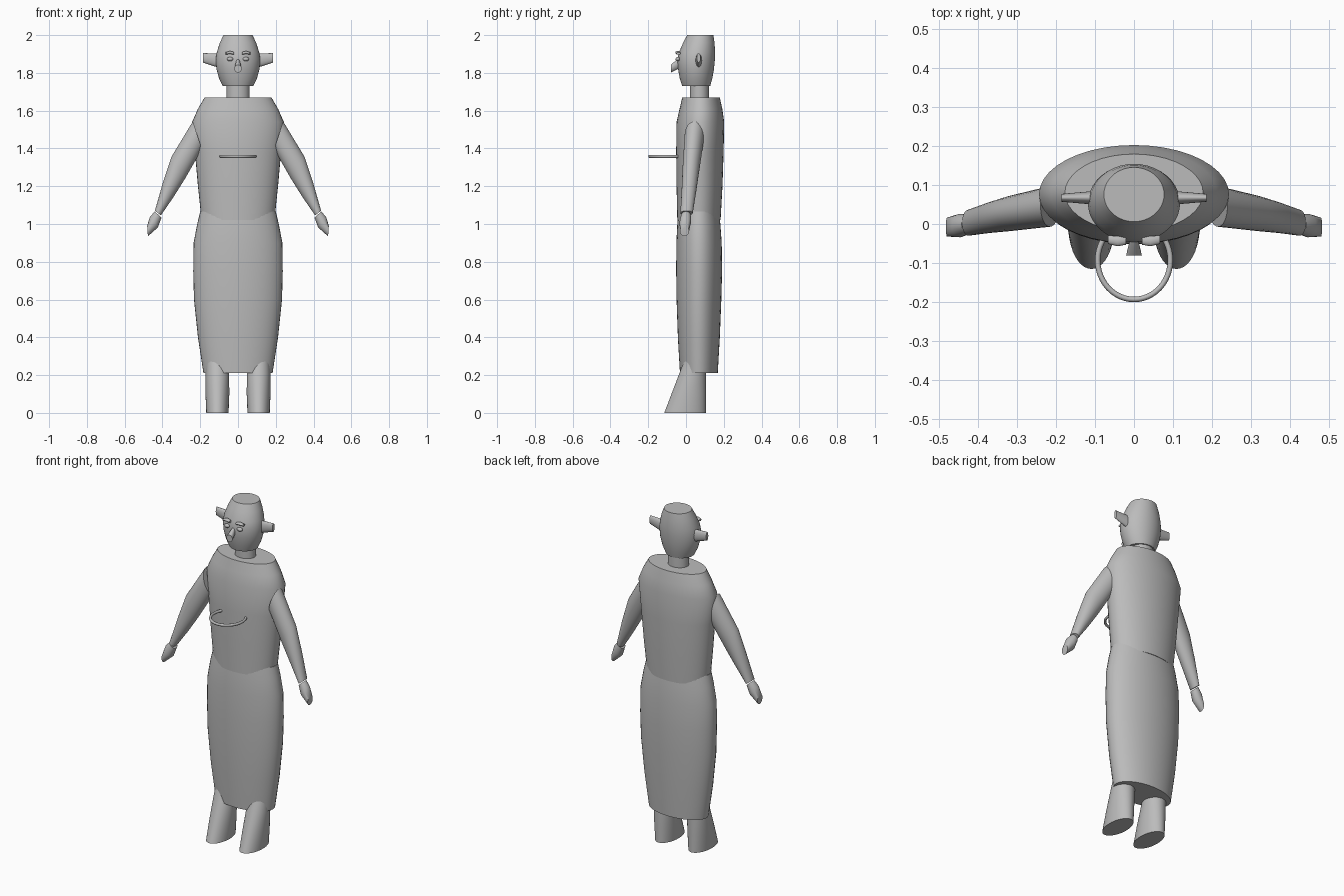
import bpy, bmesh, math
from mathutils import Vector

cube = bpy.data.objects.get("Cube")
if cube:
    bpy.data.objects.remove(cube, do_unlink=True)

GREY = (0.5, 0.5, 0.5, 1.0)
grey = bpy.data.materials.new("plain_grey")
grey.use_nodes = True
grey.diffuse_color = GREY
grey.node_tree.nodes["Principled BSDF"].inputs["Base Color"].default_value = GREY


def finish(name, bm):
    """Turn a bmesh into a smooth grey object."""
    bmesh.ops.recalc_face_normals(bm, faces=bm.faces)
    mesh = bpy.data.meshes.new(name)
    bm.to_mesh(mesh)
    bm.free()
    mesh.materials.append(grey)
    obj = bpy.data.objects.new(name, mesh)
    bpy.context.collection.objects.link(obj)
    bpy.ops.object.select_all(action='DESELECT')
    obj.select_set(True)
    bpy.context.view_layer.objects.active = obj
    bpy.ops.object.shade_smooth_by_angle(angle=math.radians(40))
    return obj


def loft(name, rings, side=1, sides=40):
    """Skin elliptical rings given as (centre, half axis, half axis)."""
    bm = bmesh.new()
    loops = []
    for centre, u, v in rings:
        loop = []
        for i in range(sides):
            a = math.tau * i / sides
            p = Vector(centre) + Vector(u) * math.cos(a) + Vector(v) * math.sin(a)
            p.x *= side
            loop.append(bm.verts.new(p))
        loops.append(loop)
    for low, high in zip(loops, loops[1:]):
        for i in range(sides):
            j = (i + 1) % sides
            bm.faces.new((low[i], low[j], high[j], high[i]))
    bm.faces.new(loops[0])
    bm.faces.new(loops[-1])
    return finish(name, bm)


def upright(name, profile, x=0, side=1):
    """Loft level rings given as (z, half width, front y, back y)."""
    rings = [((x, (f + b) / 2, z), (w, 0, 0), (0, (b - f) / 2, 0))
             for z, w, f, b in profile]
    return loft(name, rings, side)


def ellipsoid(name, centre, radii, side):
    bm = bmesh.new()
    bmesh.ops.create_uvsphere(bm, u_segments=20, v_segments=12, radius=1)
    for vert in bm.verts:
        vert.co = Vector(c + r * k for c, r, k in zip(centre, radii, vert.co))
        vert.co.x *= side
    return finish(name, bm)


# Clothes
upright("torso", [(1.02, 0.193, -0.046, 0.183), (1.2, 0.212, -0.05, 0.193),
                  (1.38, 0.228, -0.052, 0.199), (1.54, 0.243, -0.05, 0.202),
                  (1.61, 0.212, -0.034, 0.192), (1.67, 0.177, -0.02, 0.179)])
upright("skirt", [(0.21, 0.183, -0.032, 0.168), (0.4, 0.212, -0.043, 0.179),
                  (0.6, 0.233, -0.05, 0.187), (0.75, 0.237, -0.052, 0.191),
                  (0.9, 0.235, -0.051, 0.189), (1.0, 0.216, -0.046, 0.182),
                  (1.065, 0.2, -0.04, 0.175)])

# Head
upright("neck", [(1.65, 0.06, 0.02, 0.122), (1.75, 0.06, 0.02, 0.122)])
upright("head", [(1.73, 0.08, -0.02, 0.128), (1.77, 0.1, -0.033, 0.139),
                 (1.82, 0.114, -0.042, 0.148), (1.87, 0.118, -0.046, 0.153),
                 (1.91, 0.112, -0.037, 0.154), (1.96, 0.096, -0.015, 0.151),
                 (2.0, 0.077, 0.006, 0.145)])
loft("nose", [((0, -0.02, 1.86), (0.007, 0, 0), (0, 0, 0.026)),
              ((0, -0.05, 1.843), (0.013, 0, 0), (0, 0, 0.026)),
              ((0, -0.08, 1.822), (0.02, 0, 0), (0, 0, 0.021))], sides=20)

# Paired parts; the model's left is +x
for label, side in (("left", 1), ("right", -1)):
    ellipsoid(label + "_eye", (0.042, -0.043, 1.873), (0.017, 0.012, 0.011), side)
    loft(label + "_eyebrow",
         [((0.02, -0.042, 1.903), (0, 0.011, 0), (0, 0, 0.007)),
          ((0.042, -0.044, 1.908), (0, 0.013, 0), (0, 0, 0.008)),
          ((0.066, -0.04, 1.903), (0, 0.011, 0), (0, 0, 0.006))], side, 16)
    loft(label + "_ear",
         [((0.095, 0.067, 1.863), (0, 0.018, 0), (0, 0, 0.038)),
          ((0.186, 0.067, 1.88), (0, 0.01, 0), (0, 0, 0.025))], side, 24)
    loft(label + "_arm",
         [((0.215, 0.045, 1.47), (0.024, 0, 0.073), (0, 0.052, 0)),
          ((0.315, 0.027, 1.3), (0.036, 0, 0.058), (0, 0.045, 0)),
          ((0.37, 0.016, 1.18), (0.028, 0, 0.038), (0, 0.039, 0)),
          ((0.424, 0.003, 1.058), (0.016, 0, 0.012), (0, 0.033, 0))], side, 32)
    loft(label + "_hand",
         [((0.423, 0, 1.05), (0.018, 0, 0.016), (0, 0.025, 0)),
          ((0.445, -0.004, 1.01), (0.021, 0, 0.028), (0, 0.03, 0)),
          ((0.479, -0.008, 0.963), (0.002, 0, 0.028), (0, 0.024, 0))], side, 24)
    upright(label + "_foot",
            [(0, 0.059, -0.115, 0.105), (0.1, 0.063, -0.077, 0.105),
             (0.21, 0.062, -0.035, 0.105), (0.32, 0.058, 0.008, 0.102)],
            0.109, side)

# Hoop sunk into the chest
bm = bmesh.new()
STEPS, TUBE = 48, 12
grid = []
for i in range(STEPS):
    a = math.tau * i / STEPS
    row = []
    for k in range(TUBE):
        t = math.tau * k / TUBE
        bulge = 0.007 * math.cos(t)
        row.append(bm.verts.new(((0.093 + bulge) * math.cos(a),
                                 -0.093 + (0.1 + bulge) * math.sin(a),
                                 1.358 + 0.008 * math.sin(t))))
    grid.append(row)
for i in range(STEPS):
    here, after = grid[i], grid[(i + 1) % STEPS]
    for k in range(TUBE):
        n = (k + 1) % TUBE
        bm.faces.new((here[k], after[k], after[n], here[n]))
finish("chest_hoop", bm)
